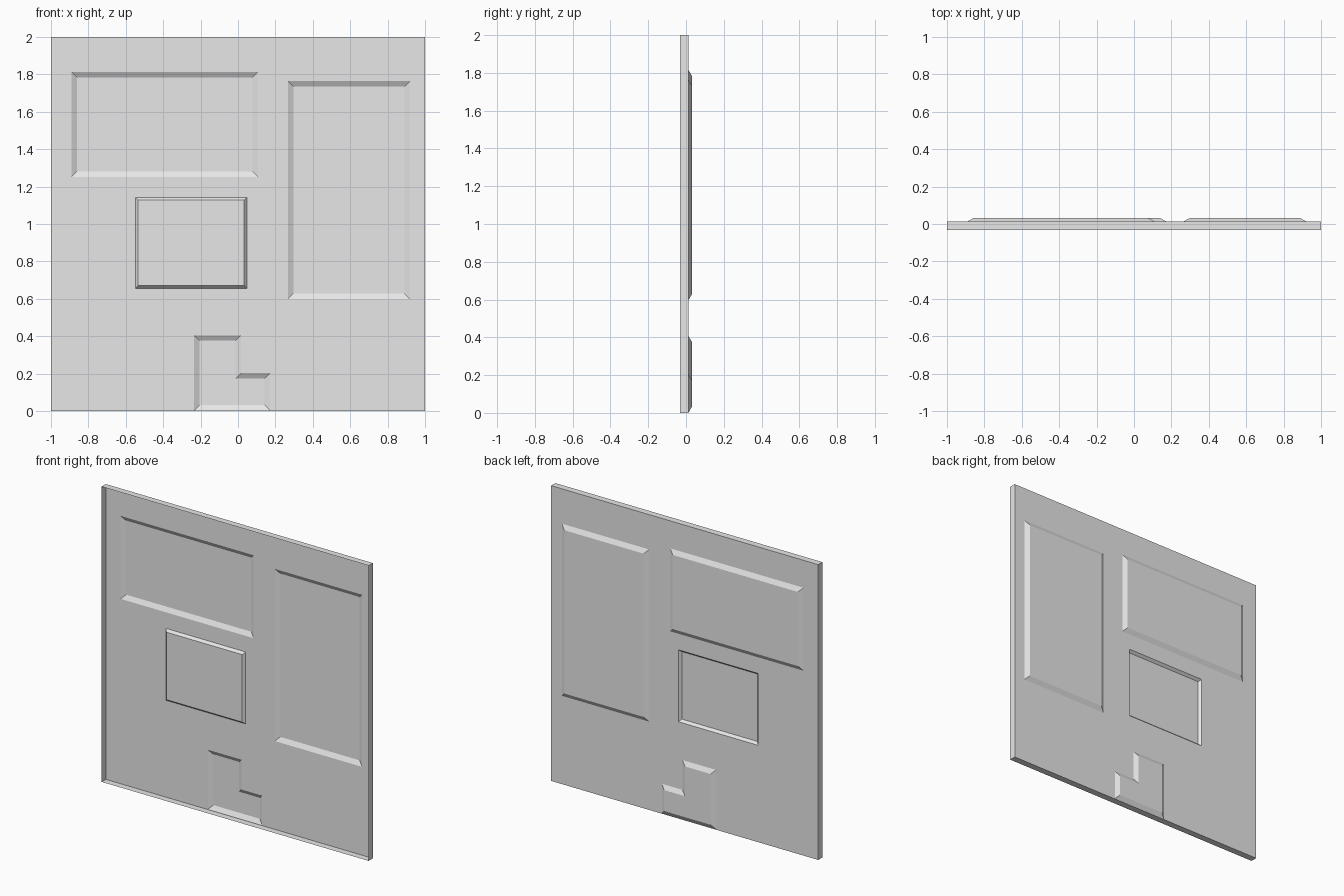
import bpy, bmesh

if "Cube" in bpy.data.objects:
    bpy.data.objects.remove(bpy.data.objects["Cube"])

BACK, FRONT = 0.014, -0.031   # sheet plane and open front of the rim
STEP = 0.017                  # height of the pressed panels


def rect(x0, z0, x1, z1):
    return [(x0, z0), (x1, z0), (x1, z1), (x0, z1)]


def inset(pts, d):
    """Offset a counter-clockwise, axis-aligned outline inwards by d."""
    out = []
    n = len(pts)
    for i, (x, z) in enumerate(pts):
        for a, b in ((pts[i - 1], (x, z)), ((x, z), pts[(i + 1) % n])):
            if abs(b[0] - a[0]) > abs(b[1] - a[1]):
                nz = z + (d if b[0] > a[0] else -d)
            else:
                nx = x + (-d if b[1] > a[1] else d)
        out.append((nx, nz))
    return out


def ring(bm, pts, y):
    return [bm.verts.new((x, y, z)) for x, z in pts]


def bridge(bm, a, b):
    n = len(a)
    for i in range(n):
        j = (i + 1) % n
        bm.faces.new((a[i], a[j], b[j], b[i]))


def loop_edges(bm, ring_verts):
    return [bm.edges.new((ring_verts[i - 1], v)) for i, v in enumerate(ring_verts)]


# outline, bevel width, offset of the panel floor (positive = towards the back)
l_shape = [(-0.235, 0.003), (0.171, 0.003), (0.171, 0.203),
           (0.016, 0.203), (0.016, 0.405), (-0.235, 0.405)]
panels = [
    (rect(-0.89, 1.252, 0.108, 1.814), 0.03, STEP),
    (rect(0.266, 0.598, 0.92, 1.764), 0.03, STEP),
    (l_shape, 0.029, STEP),
    (rect(-0.549, 0.656, 0.048, 1.143), 0.015, -STEP),
]

bm = bmesh.new()

# flat sheet with openings for the panels
outer = ring(bm, rect(-1, 0, 1, 2), BACK)
outlines = [ring(bm, p, BACK) for p, _, _ in panels]
edges = [e for r in [outer] + outlines for e in loop_edges(bm, r)]
bmesh.ops.triangle_fill(bm, edges=edges, use_beauty=True, normal=(0, 1, 0))

# pressed panels with sloped sides
for (pts, width, height), outline in zip(panels, outlines):
    floor = ring(bm, inset(pts, width), BACK + height)
    bridge(bm, outline, floor)
    bm.faces.new(floor)

# rim, open towards the front
bridge(bm, outer, ring(bm, rect(-1, 0, 1, 2), FRONT))

# consistent normals, with the sheet facing the back
bmesh.ops.recalc_face_normals(bm, faces=bm.faces[:])
if sum(f.normal.y * f.calc_area() for f in bm.faces) < 0:
    bmesh.ops.reverse_faces(bm, faces=bm.faces[:])

mesh = bpy.data.meshes.new("wall_panel")
bm.to_mesh(mesh)
bm.free()

grey = bpy.data.materials.new("light_grey")
grey.diffuse_color = (0.8, 0.8, 0.8, 1)
grey.use_nodes = True
grey.node_tree.nodes["Principled BSDF"].inputs["Base Color"].default_value = grey.diffuse_color
mesh.materials.append(grey)
bpy.context.collection.objects.link(bpy.data.objects.new("wall_panel", mesh))
